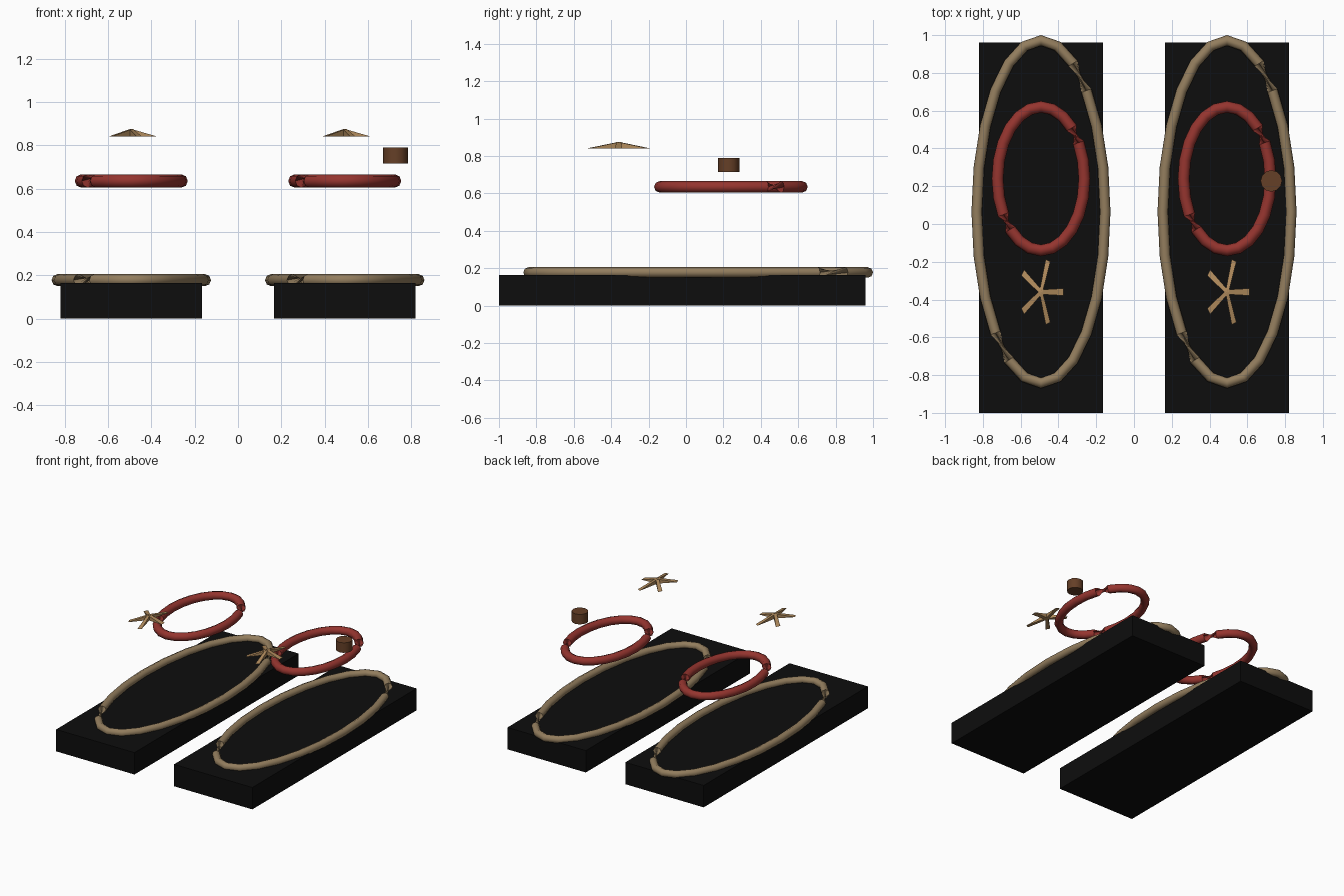
import bpy, bmesh
from math import sin, cos, pi, radians
from mathutils import Vector

old = bpy.data.objects.get("Cube")
if old:
    bpy.data.objects.remove(old, do_unlink=True)


def material(name, rgb):
    m = bpy.data.materials.new(name)
    m.use_nodes = True
    m.diffuse_color = (*rgb, 1)
    m.node_tree.nodes["Principled BSDF"].inputs["Base Color"].default_value = (*rgb, 1)
    return m


black = material("black", (0.004, 0.004, 0.004))
tan = material("tan rope", (0.29, 0.205, 0.11))
red = material("red", (0.30, 0.035, 0.028))
sand = material("light sand", (0.44, 0.26, 0.11))
brown = material("brown", (0.13, 0.05, 0.02))


def finish(bm, name, mat, location, smooth=False):
    bmesh.ops.recalc_face_normals(bm, faces=bm.faces)
    mesh = bpy.data.meshes.new(name)
    bm.to_mesh(mesh)
    bm.free()
    mesh.materials.append(mat)
    ob = bpy.data.objects.new(name, mesh)
    ob.location = location
    bpy.context.collection.objects.link(ob)
    if smooth:
        bpy.ops.object.select_all(action="DESELECT")
        ob.select_set(True)
        bpy.context.view_layer.objects.active = ob
        bpy.ops.object.shade_smooth_by_angle(angle=radians(60))
    return ob


def slab(name, x):
    bm = bmesh.new()
    bmesh.ops.create_cube(bm, size=1)
    bmesh.ops.scale(bm, vec=(0.655, 1.96, 0.165), verts=bm.verts)
    finish(bm, name, black, (x, -0.02, 0.0825))


def oval_ring(name, mat, location, a, b, radius, first_twist, steps=24, sides=8):
    """Oval tube whose section makes a half turn in two opposite segments."""
    bm = bmesh.new()
    rings = []
    for i in range(steps):
        t = 2 * pi * i / steps
        centre = Vector((a * cos(t), b * sin(t), 0))
        outward = Vector((b * cos(t), a * sin(t), 0)).normalized()
        turn = pi if first_twist < i <= first_twist + steps // 2 else 0
        ring = []
        for k in range(sides):
            s = 2 * pi * k / sides + turn
            ring.append(bm.verts.new(centre + radius * (outward * cos(s) + Vector((0, 0, sin(s))))))
        rings.append(ring)
    for i, ring in enumerate(rings):
        after = rings[(i + 1) % steps]
        for k in range(sides):
            n = (k + 1) % sides
            bm.faces.new((ring[k], after[k], after[n], ring[n]))
    finish(bm, name, mat, location, smooth=True)


def star(name, location, height=0.035):
    """Five wedge arms that slope from a shared peak to blunt tips."""
    bm = bmesh.new()
    for i in range(5):
        t = 2 * pi * i / 5
        along, across = Vector((cos(t), sin(t), 0)), Vector((-sin(t), cos(t), 0))

        def corner(r, w, z):
            p = along * r + across * w
            return bm.verts.new((p.x * 0.12, p.y * 0.175, z))

        low = [corner(0, s * 0.07, 0) for s in (-1, 1)]
        top = [corner(0, s * 0.07, height) for s in (-1, 1)]
        tip = [corner(1, s * 0.11, 0) for s in (-1, 1)]
        bm.faces.new((low[0], low[1], tip[1], tip[0]))
        bm.faces.new((top[0], top[1], tip[1], tip[0]))
        bm.faces.new((low[0], low[1], top[1], top[0]))
        for s in (0, 1):
            bm.faces.new((low[s], top[s], tip[s]))
    finish(bm, name, sand, location)


# Matching pair of slabs with rings and stars
for side, x in (("left", 0.4925), ("right", -0.4925)):
    slab(side + "_sole", x)
    oval_ring(side + "_edge_rope", tan, (x, 0.065, 0.1775), 0.34, 0.907, 0.028, 3)
    oval_ring(side + "_opening_ring", red, (x, 0.24, 0.635), 0.23, 0.38, 0.031, 2)
    star(side + "_star", (x, -0.36, 0.84))

# Single button on the left
bm = bmesh.new()
bmesh.ops.create_cone(bm, cap_ends=True, segments=12, radius1=0.057, radius2=0.057, depth=0.075)
finish(bm, "button", brown, (0.727, 0.228, 0.7525), smooth=True)
